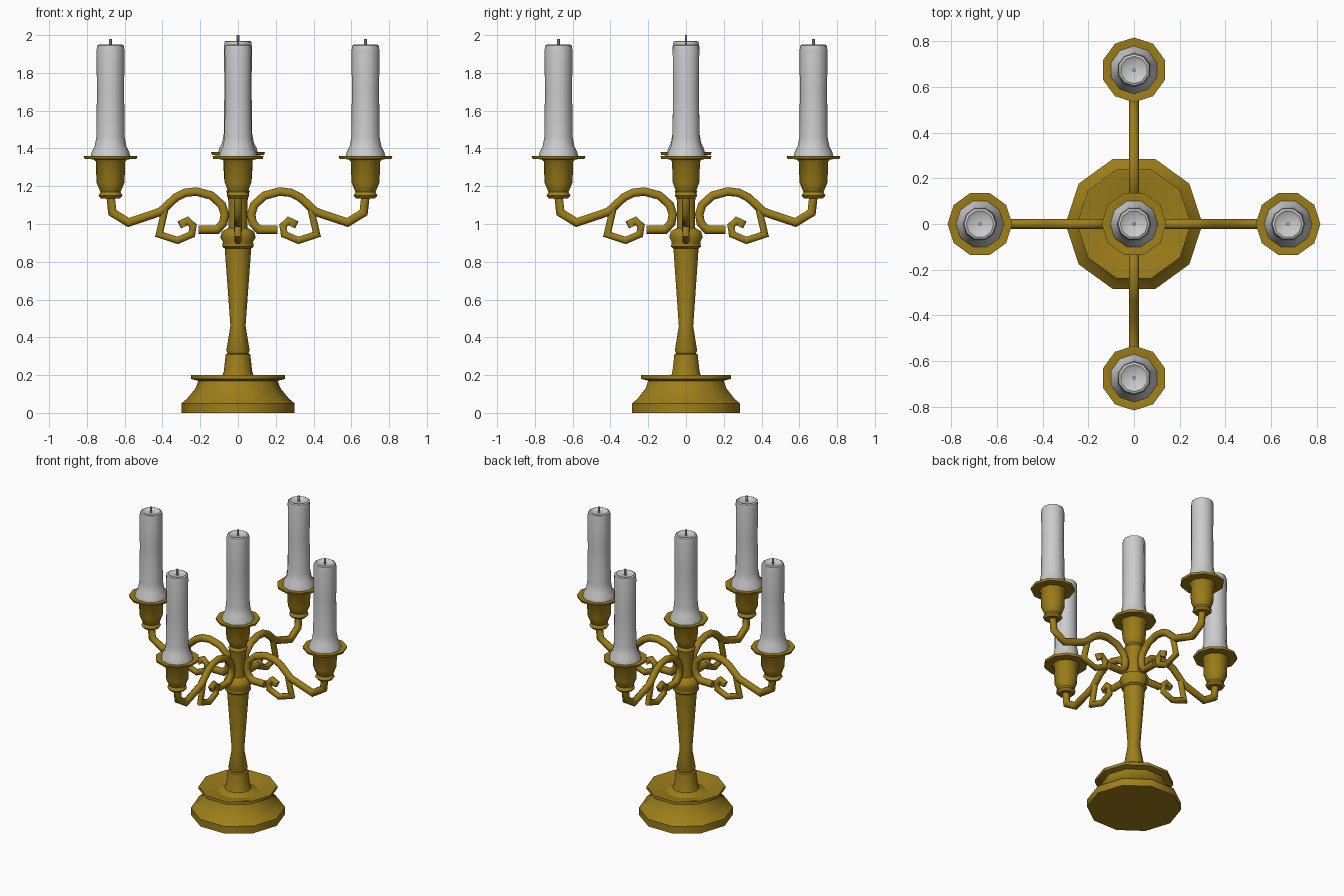
import bpy, bmesh, math
from mathutils import Vector

if "Cube" in bpy.data.objects:
    bpy.data.objects.remove(bpy.data.objects["Cube"])

gold = bpy.data.materials.new("old_gold")
gold.diffuse_color = (0.34, 0.21, 0.01, 1)
gold.use_nodes = True
gold.node_tree.nodes["Principled BSDF"].inputs["Base Color"].default_value = gold.diffuse_color


def finish(bm, name, mat, angle):
    bmesh.ops.recalc_face_normals(bm, faces=bm.faces)
    me = bpy.data.meshes.new(name)
    bm.to_mesh(me)
    bm.free()
    if mat:
        me.materials.append(mat)
    ob = bpy.data.objects.new(name, me)
    bpy.context.collection.objects.link(ob)
    bpy.ops.object.select_all(action='DESELECT')
    ob.select_set(True)
    bpy.context.view_layer.objects.active = ob
    bpy.ops.object.shade_smooth_by_angle(angle=math.radians(angle))
    return ob


def bridge(bm, a, b):
    n = max(len(a), len(b))
    for i in range(n):
        j = (i + 1) % n
        q = [a[i % len(a)], a[j % len(a)], b[j % len(b)], b[i % len(b)]]
        bm.faces.new(list(dict.fromkeys(q)))


def lathe(name, profile, sides=10, mat=None, angle=45):
    bm = bmesh.new()
    rings = []
    for r, z in profile:
        if r == 0:
            rings.append([bm.verts.new((0, 0, z))])
        else:
            rings.append([bm.verts.new((r * math.cos(k * math.tau / sides),
                                        r * math.sin(k * math.tau / sides), z))
                          for k in range(sides)])
    for a, b in zip(rings, rings[1:]):
        bridge(bm, a, b)
    return finish(bm, name, mat, angle)


def tube(name, path, radius, sides=8):
    """Mitred tube along a path of (x, z) points in the XZ plane."""
    bm = bmesh.new()
    pts = [Vector(p) for p in path]
    rings = []
    for i, p in enumerate(pts):
        d0 = (p - pts[i - 1]).normalized() if i else (pts[1] - p).normalized()
        d1 = (pts[i + 1] - p).normalized() if i < len(pts) - 1 else d0
        t = (d0 + d1).normalized()
        n = Vector((-t.y, t.x)) / max(0.6, t.dot(d0))
        ring = []
        for k in range(sides):
            a = (k + 0.5) * math.tau / sides
            q = p + n * radius * math.cos(a)
            ring.append(bm.verts.new((q.x, radius * math.sin(a), q.y)))
        rings.append(ring)
    for a, b in zip(rings, rings[1:]):
        bridge(bm, a, b)
    bm.faces.new(rings[0])
    bm.faces.new(rings[-1])
    return finish(bm, name, gold, 50)


# Base with dished top
lathe("base", [(0, 0), (0.30, 0), (0.30, 0.05), (0.27, 0.075), (0.225, 0.13),
               (0.21, 0.17), (0.25, 0.18), (0.25, 0.20), (0.235, 0.20),
               (0.13, 0.17), (0, 0.17)], mat=gold)

# Turned column
lathe("column", [(0, 0.165), (0.13, 0.172), (0.085, 0.19), (0.075, 0.22),
                 (0.065, 0.31), (0.055, 0.315), (0.062, 0.33), (0.04, 0.46),
                 (0.07, 0.87), (0.083, 0.88), (0.08, 0.905), (0.093, 0.93),
                 (0.085, 0.96), (0.05, 0.98), (0.05, 1.12), (0.06, 1.17),
                 (0, 1.17)], mat=gold)

# Candle holder, candle and wick (outer position heights)
holder = lathe("candle_holder", [
    (0, 1.135), (0.05, 1.135), (0.063, 1.15), (0.053, 1.17), (0.06, 1.185),
    (0.074, 1.22), (0.078, 1.33), (0.088, 1.342), (0.138, 1.345),
    (0.142, 1.36), (0.125, 1.36), (0.09, 1.352), (0, 1.352)], mat=gold)
candle = lathe("candle", [
    (0, 1.35), (0.105, 1.355), (0.10, 1.38), (0.084, 1.41), (0.075, 1.46),
    (0.072, 1.70), (0.074, 1.92), (0.070, 1.945), (0.06, 1.95),
    (0.045, 1.94), (0, 1.937)])
wick = lathe("wick", [(0, 1.93), (0.008, 1.93), (0.007, 1.98), (0, 1.98)], 6)

# Scrolled arm and its lower curl
arm = tube("arm", [(0.675, 1.15), (0.665, 1.06), (0.58, 1.008), (0.41, 1.065),
                   (0.33, 1.14), (0.28, 1.165), (0.22, 1.172), (0.14, 1.15),
                   (0.085, 1.10), (0.07, 1.05), (0.078, 1.005), (0.11, 0.97),
                   (0.21, 0.97)], 0.024)
curl = tube("arm_curl", [(0.385, 1.085), (0.395, 1.04), (0.417, 0.945),
                         (0.32, 0.913), (0.245, 0.945), (0.238, 0.99),
                         (0.268, 1.018), (0.295, 1.005), (0.285, 0.985)], 0.02)

# Four arms around the column, each with a holder and candle
for i in range(4):
    a = i * math.pi / 2
    for part in (arm, curl, holder, candle, wick):
        ob = part if i == 0 and part in (arm, curl) else part.copy()
        if ob is not part:
            bpy.context.collection.objects.link(ob)
        ob.rotation_euler.z = a
        if part not in (arm, curl):
            ob.location = (0.675 * math.cos(a), 0.675 * math.sin(a), 0)

# The originals form the slightly higher centre candle
for part in (holder, candle, wick):
    part.location.z = 0.02
